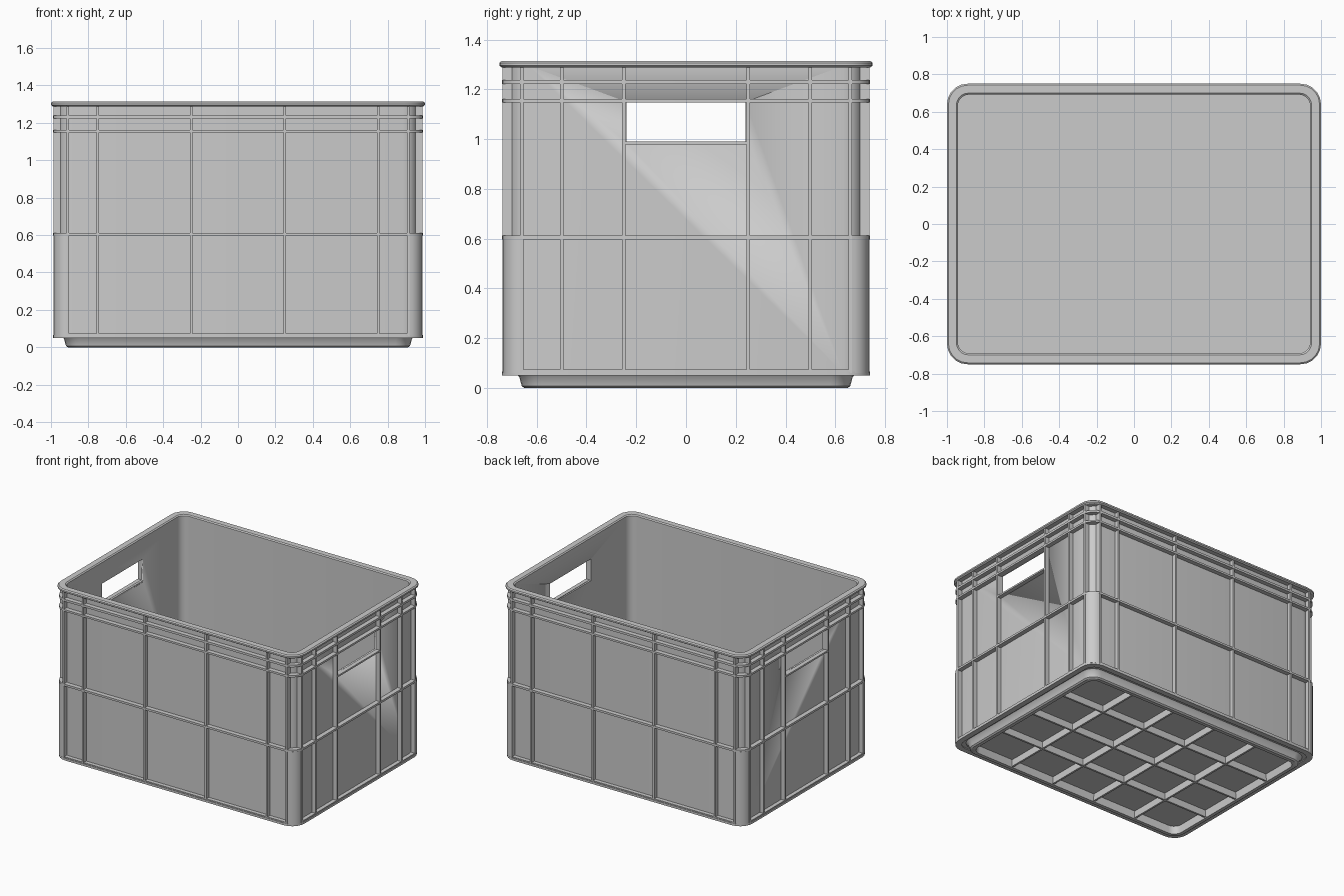
import bpy, bmesh
from math import cos, sin, pi

if "Cube" in bpy.data.objects:
    bpy.data.objects.remove(bpy.data.objects["Cube"])


def outline(hx, hy, r, seg=5):
    """Rounded rectangle, counter-clockwise."""
    pts = []
    for k, (sx, sy) in enumerate([(1, 1), (-1, 1), (-1, -1), (1, -1)]):
        for i in range(seg + 1):
            a = (k + i / seg) * pi / 2
            pts.append((sx * (hx - r) + r * cos(a), sy * (hy - r) + r * sin(a)))
    return pts


def finish(name, bm):
    bmesh.ops.recalc_face_normals(bm, faces=bm.faces)
    me = bpy.data.meshes.new(name)
    bm.to_mesh(me)
    bm.free()
    ob = bpy.data.objects.new(name, me)
    bpy.context.collection.objects.link(ob)
    bpy.context.view_layer.objects.active = ob
    ob.select_set(True)
    bpy.ops.object.shade_smooth_by_angle(angle=0.6)
    ob.select_set(False)
    return ob


def ring(name, profile):
    """Sweep a closed profile of (half x, half y, radius, z) round the crate."""
    bm = bmesh.new()
    loops = [[bm.verts.new((x, y, z)) for x, y in outline(hx, hy, r)]
             for hx, hy, r, z in profile]
    n = len(loops[0])
    for a, b in zip(loops, loops[1:] + loops[:1]):
        for i in range(n):
            j = (i + 1) % n
            bm.faces.new((a[i], a[j], b[j], b[i]))
    return finish(name, bm)


def prism(bm, pts, z0, z1):
    lo = [bm.verts.new((x, y, z0)) for x, y in pts]
    hi = [bm.verts.new((x, y, z1)) for x, y in pts]
    bm.faces.new(lo[::-1])
    bm.faces.new(hi)
    for i in range(len(pts)):
        j = (i + 1) % len(pts)
        bm.faces.new((lo[i], lo[j], hi[j], hi[i]))


def box(bm, x0, x1, y0, y1, z0, z1):
    prism(bm, [(x0, y0), (x1, y0), (x1, y1), (x0, y1)], z0, z1)


# Thin wall with a hand hole at each end
wall = ring("wall", [(.957, .707, .075, .06), (.957, .707, .075, 1.295),
                     (.942, .692, .06, 1.295), (.942, .692, .06, .06)])
bm = bmesh.new()
box(bm, -1.2, 1.2, -.24, .24, .99, 1.15)
cutter = finish("hand_hole_cutter", bm)
mod = wall.modifiers.new("hand_holes", 'BOOLEAN')
mod.object = cutter
mod.operation = 'DIFFERENCE'
mod.solver = 'EXACT'
bpy.context.view_layer.objects.active = wall
bpy.ops.object.modifier_apply(modifier=mod.name)
bpy.data.objects.remove(cutter)

# Horizontal ribs round the whole crate
for name, z0, z1 in [("bottom_rib", .05, .066), ("middle_rib", .597, .612),
                     ("upper_rib", 1.148, 1.162), ("band_rib", 1.222, 1.238)]:
    ring(name, [(.99, .74, .1, z0), (.99, .74, .1, z1),
                (.95, .70, .068, z1), (.95, .70, .068, z0)])

# Top rim with softened edge
ring("top_rim", [(.99, .74, .1, 1.288), (1.0, .75, .11, 1.295),
                 (1.0, .75, .11, 1.306), (.992, .742, .102, 1.313),
                 (.95, .70, .065, 1.313), (.942, .692, .06, 1.306),
                 (.942, .692, .06, 1.288)])

# Vertical ribs on the four sides
bm = bmesh.new()
t = .007
for s in (-1, 1):
    for x in (-.91, -.75, -.25, .25, .75, .91):
        y = sorted((s * .70, s * .737))
        box(bm, x - t, x + t, *y, .06, 1.295)
    for y in (-.66, -.5, -.25, .25, .5, .66):
        x = sorted((s * .95, s * .987))
        box(bm, *x, y - t, y + t, .06, 1.295)
    # lower edge of the hand hole
    x = sorted((s * .942, s * .987))
    box(bm, *x, -.25, .25, .978, .99)
finish("vertical_ribs", bm)

# Solid rounded corners below the middle rib
bm = bmesh.new()
arc = [(.905 + .08 * cos(i * pi / 10), .655 + .08 * sin(i * pi / 10)) for i in range(6)]
for sx in (-1, 1):
    for sy in (-1, 1):
        prism(bm, [(sx * x, sy * y) for x, y in arc + [(.905, .70), (.95, .655)]],
              .06, .60)
finish("lower_corners", bm)

# Floor panel
bm = bmesh.new()
prism(bm, outline(.986, .736, .096), .056, .074)
finish("floor", bm)

# Stacking foot
ring("foot", [(.945, .685, .09, .06), (.93, .67, .085, .045), (.92, .66, .08, .008),
              (.91, .65, .075, 0), (.885, .625, .06, 0), (.88, .62, .06, .06)])

# Grid of ribs under the floor
bm = bmesh.new()
for i in range(1, 5):
    x = -.89 + i * 1.78 / 5
    box(bm, x - t, x + t, -.63, .63, .006, .06)
for i in range(1, 4):
    y = -.63 + i * 1.26 / 4
    box(bm, -.89, .89, y - t, y + t, .006, .06)
finish("underside_grid", bm)
